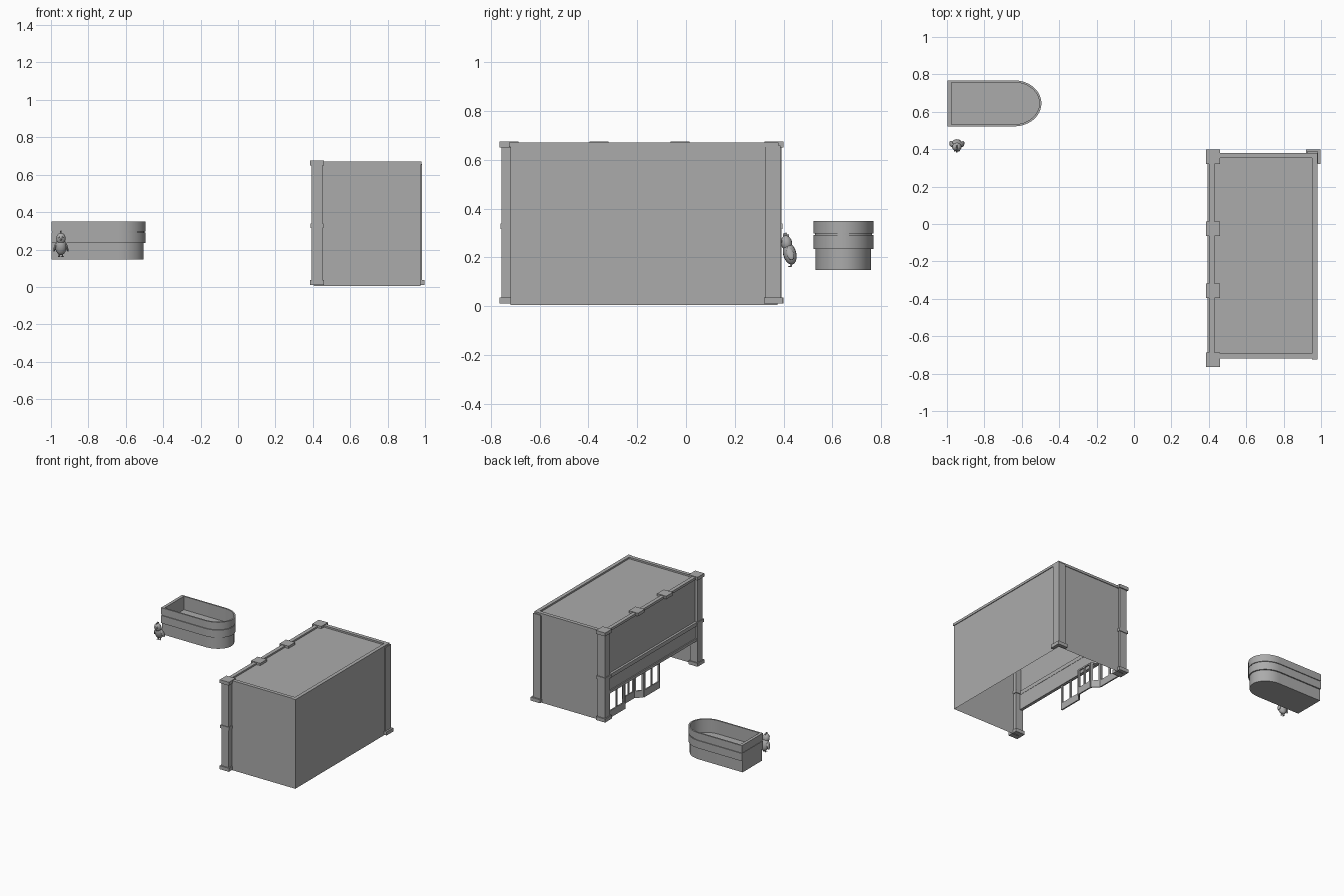
import bpy, bmesh, math
from mathutils import Vector, Matrix

if "Cube" in bpy.data.objects:
    bpy.data.objects.remove(bpy.data.objects["Cube"])

grey = bpy.data.materials.new("plain grey")
grey.diffuse_color = (0.41, 0.41, 0.41, 1)
grey.use_nodes = True
grey.node_tree.nodes["Principled BSDF"].inputs["Base Color"].default_value = grey.diffuse_color


def finish(name, bm, smooth=False):
    bmesh.ops.recalc_face_normals(bm, faces=bm.faces)
    me = bpy.data.meshes.new(name)
    bm.to_mesh(me)
    bm.free()
    me.materials.append(grey)
    ob = bpy.data.objects.new(name, me)
    bpy.context.collection.objects.link(ob)
    if smooth:
        bpy.context.view_layer.objects.active = ob
        ob.select_set(True)
        bpy.ops.object.shade_smooth_by_angle(angle=math.radians(35))
        ob.select_set(False)
    return ob


def add_box(bm, x0, x1, y0, y1, z0, z1):
    m = Matrix.Translation(((x0 + x1) / 2, (y0 + y1) / 2, (z0 + z1) / 2)) \
        @ Matrix.Diagonal((x1 - x0, y1 - y0, z1 - z0, 1))
    bmesh.ops.create_cube(bm, size=1, matrix=m)


def boxes(name, *dims):
    bm = bmesh.new()
    for d in dims:
        add_box(bm, *d)
    return finish(name, bm)


def plane(name, *pts):
    bm = bmesh.new()
    bm.faces.new([bm.verts.new(p) for p in pts])
    return finish(name, bm)


def wall(name, p, q, z0, z1):
    return plane(name, (*p, z0), (*q, z0), (*q, z1), (*p, z1))


# Building shell: open below, flat walls
X0, X1, Y0, Y1 = 0.41, 0.975, -0.72, 0.375
wall("front_wall", (X0, Y0), (X1, Y0), 0.005, 0.665)
wall("right_wall", (X1, Y0), (X1, Y1), 0.005, 0.665)
wall("back_wall", (X0, Y1), (X1, Y1), 0.005, 0.665)
wall("facade_upper_wall", (X0, Y0), (X0, Y1), 0.33, 0.665)
plane("roof", (X0, Y0, 0.658), (X1, Y0, 0.658), (X1, Y1, 0.658), (X0, Y1, 0.658))

# Raised rim around the roof
boxes("roof_rim",
      (0.402, 0.43, -0.72, 0.38, 0.652, 0.67),
      (0.953, 0.98, -0.725, 0.38, 0.652, 0.67),
      (0.43, 0.953, -0.72, -0.693, 0.652, 0.67),
      (0.43, 0.953, 0.352, 0.38, 0.652, 0.67))
for i, y in enumerate((-0.357, -0.025)):
    boxes(f"roof_block_{i}", (0.385, 0.46, y - 0.039, y + 0.039, 0.652, 0.675))

# Facade corner pillars with base, middle band and cap
for name, y in (("front", -0.725), ("back", 0.36)):
    s, c = 0.031, 0.039
    boxes(name + "_facade_pillar",
          (0.392, 0.453, y - s, y + s, 0.01, 0.66),
          (0.385, 0.46, y - c, y + c, 0.01, 0.036),
          (0.387, 0.458, y - 0.036, y + 0.036, 0.315, 0.338),
          (0.385, 0.46, y - c, y + c, 0.65, 0.675))

# L-shaped pillar on the back right corner
boxes("back_right_pillar",
      (0.97, 0.985, 0.325, 0.387, 0.01, 0.658),
      (0.925, 0.985, 0.373, 0.387, 0.01, 0.658),
      (0.975, 0.998, 0.32, 0.398, 0.01, 0.036),
      (0.92, 0.998, 0.378, 0.398, 0.01, 0.036))

# Shopfront ledges and sign band
boxes("sign_band", (0.405, 0.418, -0.695, 0.33, 0.215, 0.33))
boxes("upper_ledge", (0.393, 0.42, -0.695, 0.33, 0.31, 0.338))
boxes("lower_ledge", (0.397, 0.42, -0.695, 0.33, 0.195, 0.215))


# Shopfront: open window frames following a recessed doorway
def frame(name, p, q, panes, sill=0.06, top=0.2, t=0.01):
    p, q = Vector(p), Vector(q)
    d = q - p
    n = d.length
    bm = bmesh.new()
    add_box(bm, 0, n, -t / 2, t / 2, 0.008, sill)
    add_box(bm, 0, n, -t / 2, t / 2, top - 0.01, top)
    for i in range(panes + 1):
        c = 0.007 + (n - 0.014) * i / panes
        add_box(bm, c - 0.007, c + 0.007, -t / 2, t / 2, sill, top - 0.01)
    bm.transform(Matrix.Translation((p.x, p.y, 0))
                 @ Matrix.Rotation(math.atan2(d.y, d.x), 4, 'Z'))
    return finish(name, bm)


frame("window_near", (0.408, -0.27), (0.408, -0.085), 2)
frame("doorway_side_near", (0.408, -0.085), (0.455, -0.04), 1)
frame("door", (0.455, -0.04), (0.455, 0.09), 2)
frame("doorway_side_far", (0.455, 0.09), (0.408, 0.135), 1)
frame("window_far", (0.408, 0.135), (0.408, 0.33), 2)


# Round-ended tub: one outline lofted through inset steps
def outline(inset, back):
    pts = [(back, 0.645 - 0.123 + inset)]
    for i in range(25):
        a = -math.pi / 2 + math.pi * i / 24
        pts.append((-0.64 + (0.145 - inset) * math.cos(a),
                    0.645 + (0.123 - inset) * math.sin(a)))
    pts.append((back, 0.645 + 0.123 - inset))
    return pts


bm = bmesh.new()
rings = []
for inset, back, z in ((0.009, -0.997, 0.148), (0.009, -0.997, 0.234), (0, -0.997, 0.234),
                       (0, -0.997, 0.291), (0.006, -0.994, 0.291), (0.006, -0.994, 0.297),
                       (0, -0.997, 0.297), (0, -0.997, 0.349), (0.011, -0.975, 0.349),
                       (0.011, -0.975, 0.25)):
    rings.append([bm.verts.new((x, y, z)) for x, y in outline(inset, back)])
for a, b in zip(rings, rings[1:]):
    for i in range(len(a)):
        j = (i + 1) % len(a)
        bm.faces.new((a[i], a[j], b[j], b[i]))
bm.faces.new(rings[0])
bm.faces.new(rings[-1])
finish("round_ended_tub", bm, True)


# Small bird beside the tub
def blob(name, loc, size, tilt=(0, 0, 0)):
    bm = bmesh.new()
    rot = Matrix.Rotation(tilt[1], 4, 'Y') @ Matrix.Rotation(tilt[0], 4, 'X')
    bmesh.ops.create_uvsphere(bm, u_segments=16, v_segments=10, radius=1,
                              matrix=Matrix.Translation(loc) @ rot
                              @ Matrix.Diagonal((*size, 1)))
    return finish(name, bm, True)


def cone(name, a, b, r0, r1):
    a, b = Vector(a), Vector(b)
    d = b - a
    bm = bmesh.new()
    bmesh.ops.create_cone(bm, cap_ends=True, segments=8, radius1=r0, radius2=r1,
                          depth=d.length,
                          matrix=Matrix.Translation((a + b) / 2)
                          @ d.to_track_quat('Z', 'Y').to_matrix().to_4x4())
    return finish(name, bm, True)


B = -0.947
blob("bird_body", (B, 0.425, 0.215), (0.03, 0.027, 0.046), (0.25, 0, 0))
blob("bird_head", (B, 0.412, 0.258), (0.025, 0.023, 0.032), (0.2, 0, 0))
cone("bird_beak", (B, 0.395, 0.255), (B, 0.379, 0.249), 0.007, 0.001)
for i, (dy, dz) in enumerate(((-0.006, 0.0), (0.002, 0.003), (0.01, -0.003))):
    blob(f"bird_crest_{i}", (B, 0.408 + dy, 0.29 + dz), (0.004, 0.005, 0.009))
for side, s in (("left", -1), ("right", 1)):
    blob(side + "_wing", (B + s * 0.03, 0.427, 0.215), (0.007, 0.015, 0.028), (0.3, -s * 0.3, 0))
    blob(side + "_eye", (B + s * 0.011, 0.391, 0.266), (0.005, 0.004, 0.005))
    x = B + s * 0.009
    cone(side + "_leg", (x, 0.432, 0.18), (x, 0.432, 0.163), 0.003, 0.003)
    for k in (-1, 0, 1):
        cone(f"{side}_toe_{k + 1}", (x, 0.432, 0.164), (x + k * 0.007, 0.418, 0.162), 0.003, 0.001)
